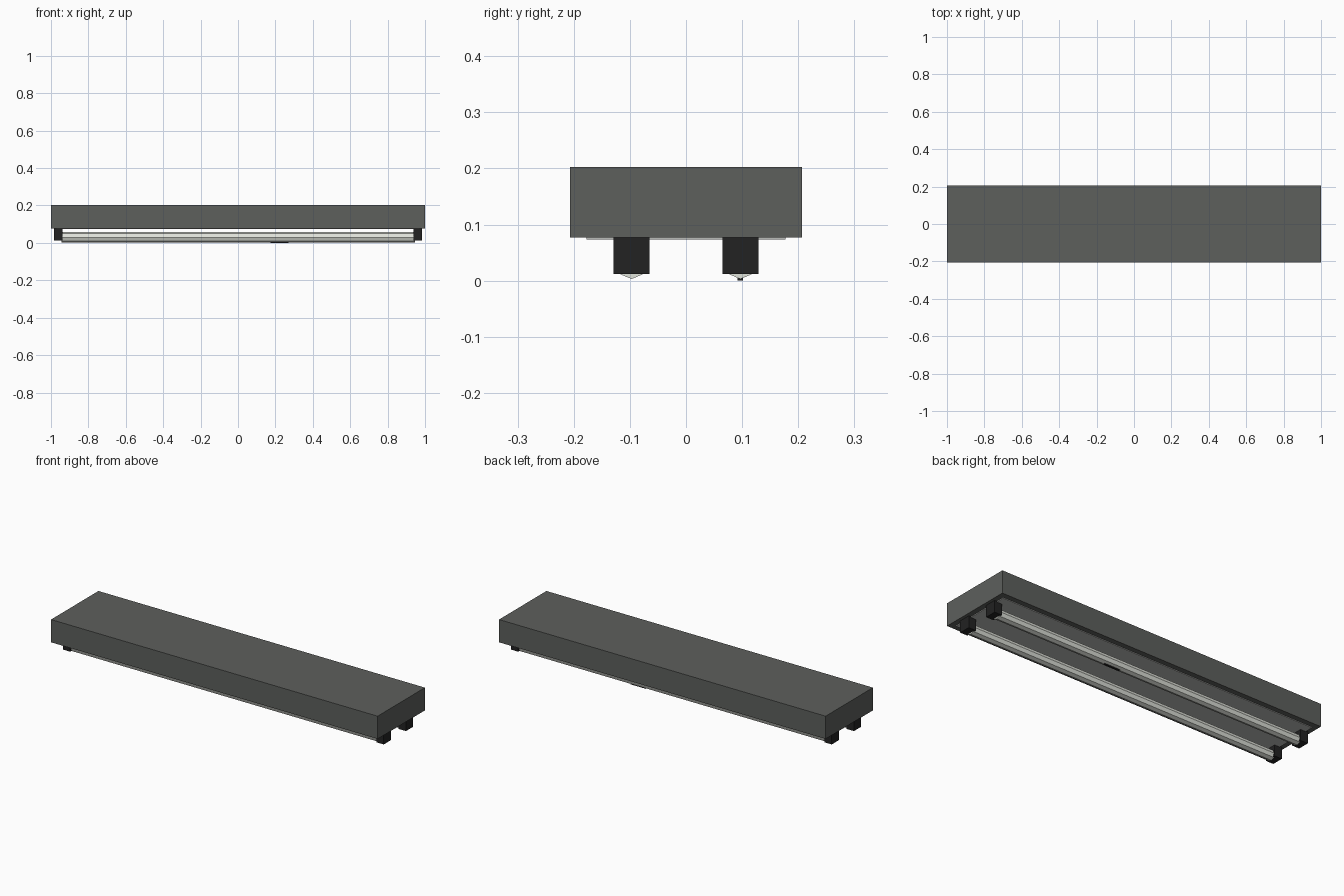
import bpy
import math

cube = bpy.data.objects.get("Cube")
if cube:
    bpy.data.objects.remove(cube, do_unlink=True)


def material(name, colour):
    mat = bpy.data.materials.new(name)
    mat.use_nodes = True
    mat.diffuse_color = (*colour, 1)
    mat.node_tree.nodes["Principled BSDF"].inputs["Base Color"].default_value = (*colour, 1)
    return mat


housing_grey = material("housing grey", (0.11, 0.115, 0.108))
socket_black = material("socket black", (0.016, 0.016, 0.016))
panel_grey = material("reflector pale grey", (0.5, 0.51, 0.49))
tube_white = material("tube white", (0.74, 0.76, 0.70))


def box(name, low, high, mat):
    """Box between two opposite corners."""
    centre = [(a + b) / 2 for a, b in zip(low, high)]
    bpy.ops.mesh.primitive_cube_add(size=1, location=centre)
    obj = bpy.context.object
    obj.name = name
    obj.scale = [b - a for a, b in zip(low, high)]
    bpy.ops.object.transform_apply(location=False, rotation=False, scale=True)
    obj.data.materials.append(mat)
    return obj


def tube(name, y, z, radius, length):
    """Eight-sided lamp along x with a corner pointing straight down."""
    bpy.ops.mesh.primitive_cylinder_add(vertices=8, radius=radius, depth=length,
                                        location=(0, y, z),
                                        rotation=(0, math.pi / 2, 0))
    obj = bpy.context.object
    obj.name = name
    obj.data.materials.append(tube_white)


# Ceiling housing and the reflector under it
box("housing", (-1, -0.207, 0.077), (1, 0.207, 0.203), housing_grey)
box("reflector_panel", (-0.97, -0.177, 0.073), (0.97, 0.177, 0.078), panel_grey)

# Two lamps, each held by a socket at both ends
for row, y in (("front", -0.097), ("back", 0.097)):
    tube(row + "_tube", y, 0.03, 0.027, 1.89)
    for side, sign in (("left", 1), ("right", -1)):
        xs = sorted((sign * 0.938, sign * 0.983))
        box(f"{row}_{side}_socket", (xs[0], y - 0.032, 0.012),
            (xs[1], y + 0.032, 0.077), socket_black)

# Small dark marking under the back lamp
box("tube_marking", (0.175, 0.092, 0), (0.27, 0.102, 0.005), socket_black)
